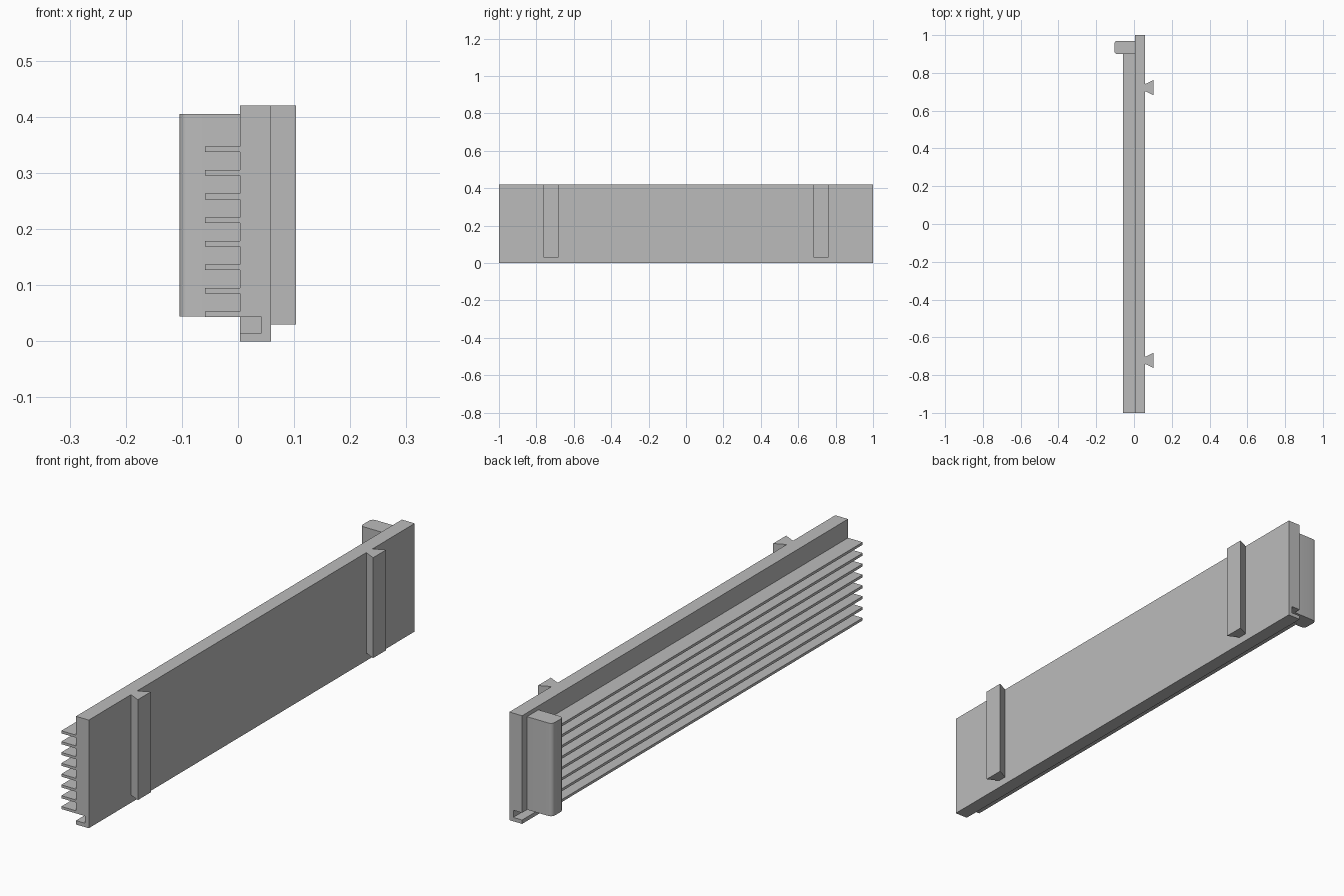
import bpy
import bmesh

cube = bpy.data.objects.get("Cube")
if cube:
    bpy.data.objects.remove(cube, do_unlink=True)

grey = bpy.data.materials.new("plain grey")
grey.use_nodes = True
grey.diffuse_color = (0.5, 0.5, 0.5, 1)
grey.node_tree.nodes["Principled BSDF"].inputs["Base Color"].default_value = (0.5, 0.5, 0.5, 1)


def extrude(name, points, vector):
    """Extrude a closed planar outline along a vector."""
    bm = bmesh.new()
    face = bm.faces.new([bm.verts.new(p) for p in points])
    result = bmesh.ops.extrude_face_region(bm, geom=[face])
    verts = [v for v in result["geom"] if isinstance(v, bmesh.types.BMVert)]
    bmesh.ops.translate(bm, verts=verts, vec=vector)
    bmesh.ops.recalc_face_normals(bm, faces=bm.faces)
    mesh = bpy.data.meshes.new(name)
    bm.to_mesh(mesh)
    bm.free()
    mesh.materials.append(grey)
    obj = bpy.data.objects.new(name, mesh)
    bpy.context.collection.objects.link(obj)
    return obj


def box(name, x0, x1, y0, y1, z0, z1):
    outline = [(x0, y0, z0), (x1, y0, z0), (x1, y1, z0), (x0, y1, z0)]
    return extrude(name, outline, (0, 0, z1 - z0))


# Upright plate with a groove along its lower inner edge
BACK, FACE, TOP = 0.004, 0.059, 0.42
profile = [(BACK, 0), (FACE, 0), (FACE, TOP), (BACK, TOP),
           (BACK, 0.043), (0.042, 0.043), (0.042, 0.015), (BACK, 0.015)]
extrude("plate", [(x, -1, z) for x, z in profile], (0, 2, 0))
box("groove_stop", BACK, 0.042, -0.01, 0.01, 0.015, 0.043)

# Horizontal fins
for i in range(8):
    z = 0.043 + i * 0.042
    box(f"fin_{i + 1}", -0.059, BACK, -1, 0.91, z, z + 0.01)

# End block with two rounded outer edges
block = box("end_block", -0.104, BACK, 0.9, 0.97, 0.044, 0.405)
bm = bmesh.new()
bm.from_mesh(block.data)
edges = [e for e in bm.edges if all(v.co.x < -0.1 for v in e.verts)
         and abs(e.verts[0].co.z - e.verts[1].co.z) > 0.1]
bmesh.ops.bevel(bm, geom=edges, offset=0.016, segments=5, profile=0.5, affect="EDGES")
bm.to_mesh(block.data)
bm.free()
bpy.context.view_layer.objects.active = block
block.select_set(True)
bpy.ops.object.shade_smooth_by_angle()

# Dovetail rails on the flat side
for name, y in (("front_rail", -0.722), ("rear_rail", 0.722)):
    outline = [(FACE, y - 0.019, 0.03), (0.103, y - 0.04, 0.03),
               (0.103, y + 0.04, 0.03), (FACE, y + 0.019, 0.03)]
    extrude(name, outline, (0, 0, TOP - 0.03))
